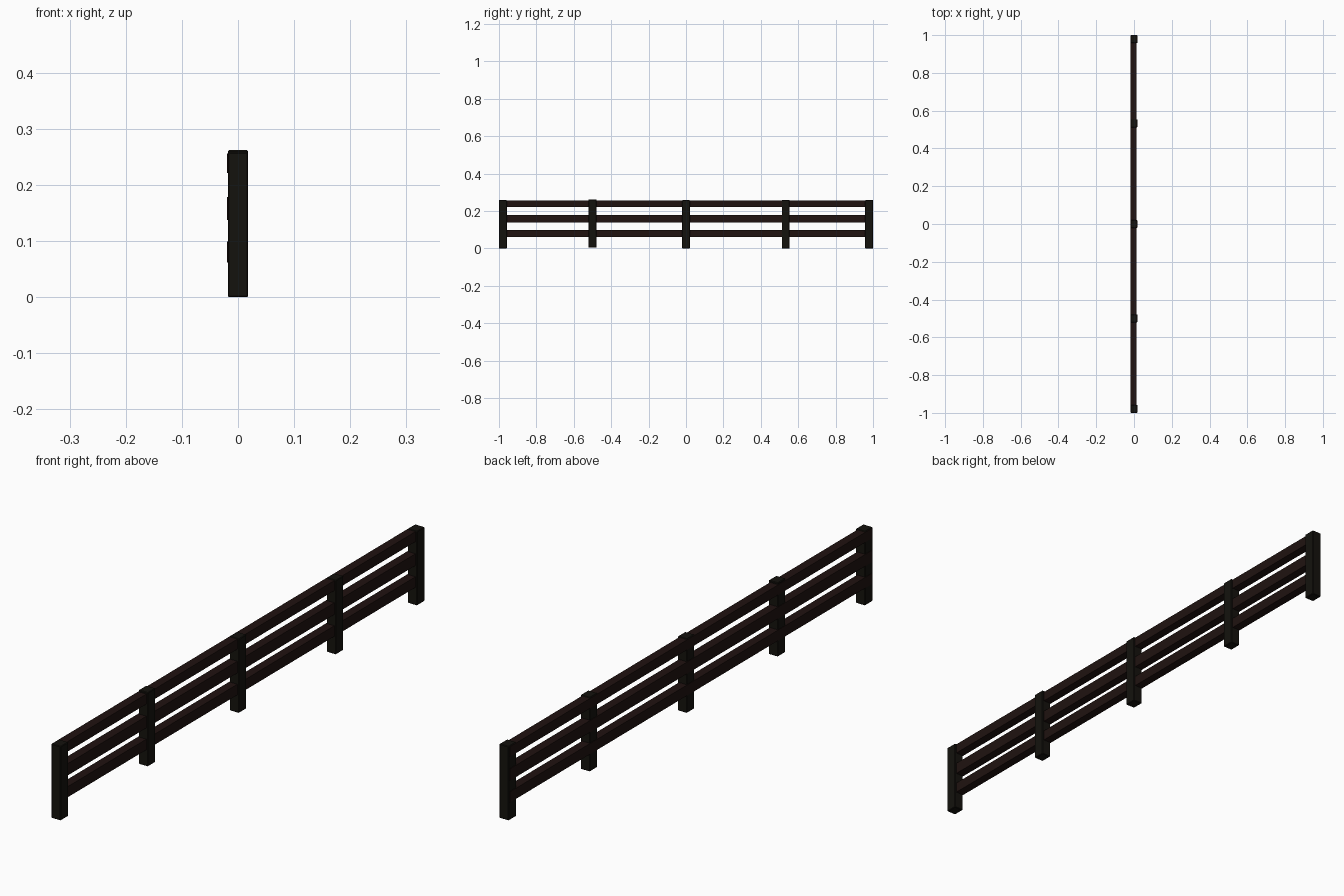
import bpy

if "Cube" in bpy.data.objects:
    bpy.data.objects.remove(bpy.data.objects["Cube"])


def material(name, color):
    m = bpy.data.materials.new(name)
    m.diffuse_color = (*color, 1)
    m.use_nodes = True
    m.node_tree.nodes["Principled BSDF"].inputs["Base Color"].default_value = m.diffuse_color
    return m


post_mat = material("dark_post_wood", (0.007, 0.006, 0.004))
rail_mat = material("dark_rail_wood", (0.014, 0.006, 0.005))


def box(name, x, y, z, mat, bevel=0):
    """Box spanning the given (min, max) ranges."""
    bpy.ops.mesh.primitive_cube_add(size=1, location=[(a + b) / 2 for a, b in (x, y, z)])
    ob = bpy.context.object
    ob.name = name
    ob.scale = [b - a for a, b in (x, y, z)]
    bpy.ops.object.transform_apply(location=False, rotation=False, scale=True)
    ob.data.materials.append(mat)
    if bevel:
        mod = ob.modifiers.new("bevel", "BEVEL")
        mod.width = bevel
        mod.segments = 1
    return ob


# upright posts: centre y, bottom, top
posts = [(-0.979, 0, 0.258), (-0.5, 0.005, 0.262), (0, 0, 0.258),
         (0.533, 0, 0.258), (0.979, 0, 0.258)]
for i, (y, z0, z1) in enumerate(posts):
    box(f"post_{i + 1}", (-0.018, 0.018), (y - 0.021, y + 0.021), (z0, z1), post_mat, 0.002)

# horizontal rails, set slightly proud of the posts at the back
for name, z0, z1 in (("bottom", 0.062, 0.099), ("middle", 0.138, 0.179), ("top", 0.221, 0.256)):
    box(f"{name}_rail", (-0.0195, 0.012), (-0.995, 0.995), (z0, z1), rail_mat)
